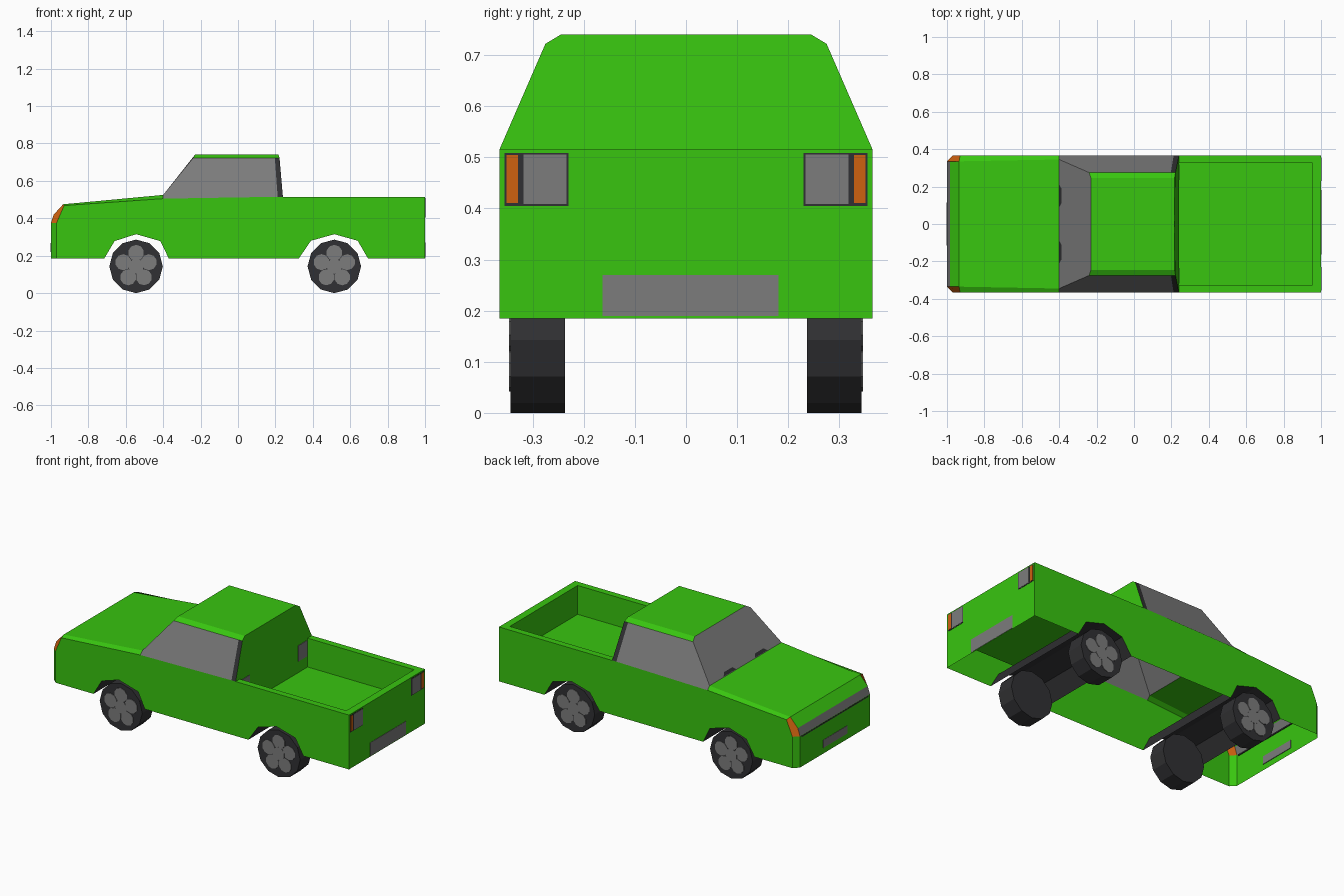
import bpy, bmesh, math
from mathutils import Matrix, Vector

if "Cube" in bpy.data.objects:
    bpy.data.objects.remove(bpy.data.objects["Cube"])


def material(name, rgb):
    m = bpy.data.materials.new(name)
    m.diffuse_color = (*rgb, 1)
    m.use_nodes = True
    m.node_tree.nodes["Principled BSDF"].inputs["Base Color"].default_value = m.diffuse_color
    return m


GREEN, GRAY, BLACK, ORANGE = range(4)
MATS = [material("green paint", (0.04, 0.56, 0.005)),
        material("gray glass", (0.20, 0.20, 0.20)),
        material("black rubber", (0.03, 0.03, 0.033)),
        material("orange lamp", (0.62, 0.12, 0.005))]


def finish(name, bm, mirror=False):
    me = bpy.data.meshes.new(name)
    bm.to_mesh(me)
    bm.free()
    for m in MATS:
        me.materials.append(m)
    ob = bpy.data.objects.new(name, me)
    bpy.context.collection.objects.link(ob)
    if mirror:
        mod = ob.modifiers.new("Mirror", 'MIRROR')
        mod.use_axis = (False, True, False)
        mod.use_clip = True
    return ob


def shell(name, faces):
    """Half shell from (material, points), mirrored over y = 0."""
    bm = bmesh.new()
    for mat, pts in faces:
        f = bm.faces.new([bm.verts.new(p) for p in pts])
        f.material_index = mat
    bmesh.ops.remove_doubles(bm, verts=bm.verts, dist=0.0005)
    bmesh.ops.recalc_face_normals(bm, faces=bm.faces)
    return finish(name, bm, True)


def plate(name, mat, x, y0, y1, z0, z1, mirror=True):
    """Thin plate facing along x."""
    bm = bmesh.new()
    bmesh.ops.create_cube(bm, size=1, matrix=Matrix.Translation((x, (y0 + y1) / 2, (z0 + z1) / 2))
                          @ Matrix.Diagonal((0.006, y1 - y0, z1 - z0, 1)))
    for f in bm.faces:
        f.material_index = mat
    return finish(name, bm, mirror)


# Main outlines
W, B, T = 0.365, 0.185, 0.515          # half width, sill, bed rail height
front_arch = [(-0.715, B), (-0.66, 0.278), (-0.545, 0.315), (-0.415, 0.278), (-0.37, B)]
rear_arch = [(0.325, B), (0.39, 0.28), (0.515, 0.315), (0.64, 0.28), (0.695, B)]
side = [(1, B), (1, T), (0.24, T), (0.212, T), (-0.40, 0.505), (-0.93, 0.468),
        (-0.97, 0.375), (-0.97, B)] + front_arch + rear_arch
nose = [(-1, B), (-1, 0.375), (-0.985, 0.42), (-0.935, 0.475)]
c, i = 0.335, 0.325                     # nose half width, bed inner half width
floor = 0.34

body = [(GREEN, [(x, W, z) for x, z in side])]

# Nose: bumper face, grille band, upper slope, corner lamp
for k, mat in enumerate((GREEN, GRAY, GREEN)):
    (xa, za), (xb, zb) = nose[k], nose[k + 1]
    body.append((mat, [(xa, 0, za), (xa, c, za), (xb, c, zb), (xb, 0, zb)]))
body += [
    (GREEN, [(-0.97, W, B), (-0.97, W, 0.375), (-1, c, 0.375), (-1, c, B)]),
    (ORANGE, [(-0.97, W, 0.375), (-0.93, W, 0.468), (-0.935, c, 0.475),
              (-0.985, c, 0.42), (-1, c, 0.375)]),
    # Hood and its side chamfer
    (GREEN, [(-0.935, 0, 0.475), (-0.935, c, 0.475), (-0.40, 0.345, 0.525), (-0.40, 0, 0.525)]),
    (GREEN, [(-0.935, c, 0.475), (-0.93, W, 0.468), (-0.40, W, 0.505), (-0.40, 0.345, 0.525)]),
    # Windscreen, side window, rear pillar
    (GRAY, [(-0.40, 0, 0.525), (-0.40, 0.345, 0.525), (-0.24, 0.275, 0.722),
            (-0.23, 0.245, 0.74), (-0.23, 0, 0.74)]),
    (GRAY, [(-0.40, W, 0.505), (0.212, W, T), (0.197, 0.275, 0.722),
            (-0.24, 0.275, 0.722), (-0.40, 0.345, 0.525)]),
    (BLACK, [(0.212, W, T), (0.24, W, T), (0.222, 0.275, 0.722), (0.197, 0.275, 0.722)]),
    # Roof, roof chamfer, cabin back
    (GREEN, [(-0.24, 0.275, 0.722), (0.197, 0.275, 0.722), (0.222, 0.275, 0.722),
             (0.217, 0.245, 0.74), (-0.23, 0.245, 0.74)]),
    (GREEN, [(-0.23, 0, 0.74), (-0.23, 0.245, 0.74), (0.217, 0.245, 0.74), (0.217, 0, 0.74)]),
    (GREEN, [(0.24, W, T), (0.222, 0.275, 0.722), (0.217, 0.245, 0.74),
             (0.217, 0, 0.74), (0.24, 0, T), (0.24, i, T)]),
    # Bed: rails, inner walls, floor, tailgate
    (GREEN, [(0.24, W, T), (1, W, T), (0.955, i, T), (0.24, i, T)]),
    (GREEN, [(1, W, T), (1, 0, T), (0.955, 0, T), (0.955, i, T)]),
    (GREEN, [(0.24, i, T), (0.955, i, T), (0.955, i, floor), (0.24, i, floor)]),
    (GREEN, [(0.955, i, T), (0.955, 0, T), (0.955, 0, floor), (0.955, i, floor)]),
    (GREEN, [(0.24, i, T), (0.24, 0, T), (0.24, 0, floor), (0.24, i, floor)]),
    (GREEN, [(0.24, i, floor), (0.955, i, floor), (0.955, 0, floor), (0.24, 0, floor)]),
    (GREEN, [(1, W, B), (1, W, T), (1, 0, T), (1, 0, B)]),
]
# Wheel tunnels across the open underside
for arch in (front_arch, rear_arch):
    for (xa, za), (xb, zb) in zip(arch, arch[1:]):
        body.append((BLACK, [(xa, W, za), (xb, W, zb), (xb, 0, zb), (xa, 0, za)]))
shell("truck_body", body)

# Wipers at the foot of the windscreen
shell("wipers", [(BLACK, [(-0.400, 0.09, 0.529), (-0.400, 0.21, 0.529),
                          (-0.388, 0.19, 0.545), (-0.388, 0.11, 0.545)])])

# Rear lamps, lamp panels and bumper plate
plate("rear_lamp_frame", BLACK, 0.9985, 0.230, 0.355, 0.405, 0.508)
plate("rear_lamp_panel", GRAY, 1.0, 0.234, 0.318, 0.409, 0.505)
plate("rear_orange_lamp", ORANGE, 1.0, 0.329, 0.351, 0.411, 0.504)
plate("rear_plate", GRAY, 0.999, -0.163, 0.181, 0.19, 0.27, False)
plate("bulkhead_panel", GRAY, 0.24, 0.234, 0.318, 0.409, 0.505)

# Front plate and headlamp borders
plate("front_plate", GRAY, -0.999, -0.115, 0.115, 0.22, 0.268, False)
plate("grille_lower_line", BLACK, -0.998, -0.32, 0.32, 0.364, 0.372, False)

# Wheels: tyre drum with a five-lobed hub on the outer face
R = 0.143
turn = Matrix.Rotation(math.radians(-90), 4, 'X')
for label, x in (("front", -0.545), ("rear", 0.515)):
    bm = bmesh.new()
    bmesh.ops.create_cone(bm, cap_ends=True, segments=12, radius1=R, radius2=R, depth=0.107,
                          matrix=Matrix.Translation((x, 0.29, R)) @ turn)
    for f in bm.faces:
        f.material_index = BLACK
    finish(label + "_tyres", bm, True)

    bm = bmesh.new()
    lobes = [(0, 0, 0.04)]
    for k in range(5):
        a = math.radians(90 + 72 * k)
        lobes.append((0.072 * math.cos(a), 0.072 * math.sin(a), 0.043))
    for n, (dx, dz, r) in enumerate(lobes):
        bmesh.ops.create_cone(bm, cap_ends=True, segments=10, radius1=r, radius2=r,
                              depth=0.004 + 0.001 * (n == 0),
                              matrix=Matrix.Translation((x + dx, 0.344, R + dz)) @ turn)
    for f in bm.faces:
        f.material_index = GRAY
    finish(label + "_hubs", bm, True)
